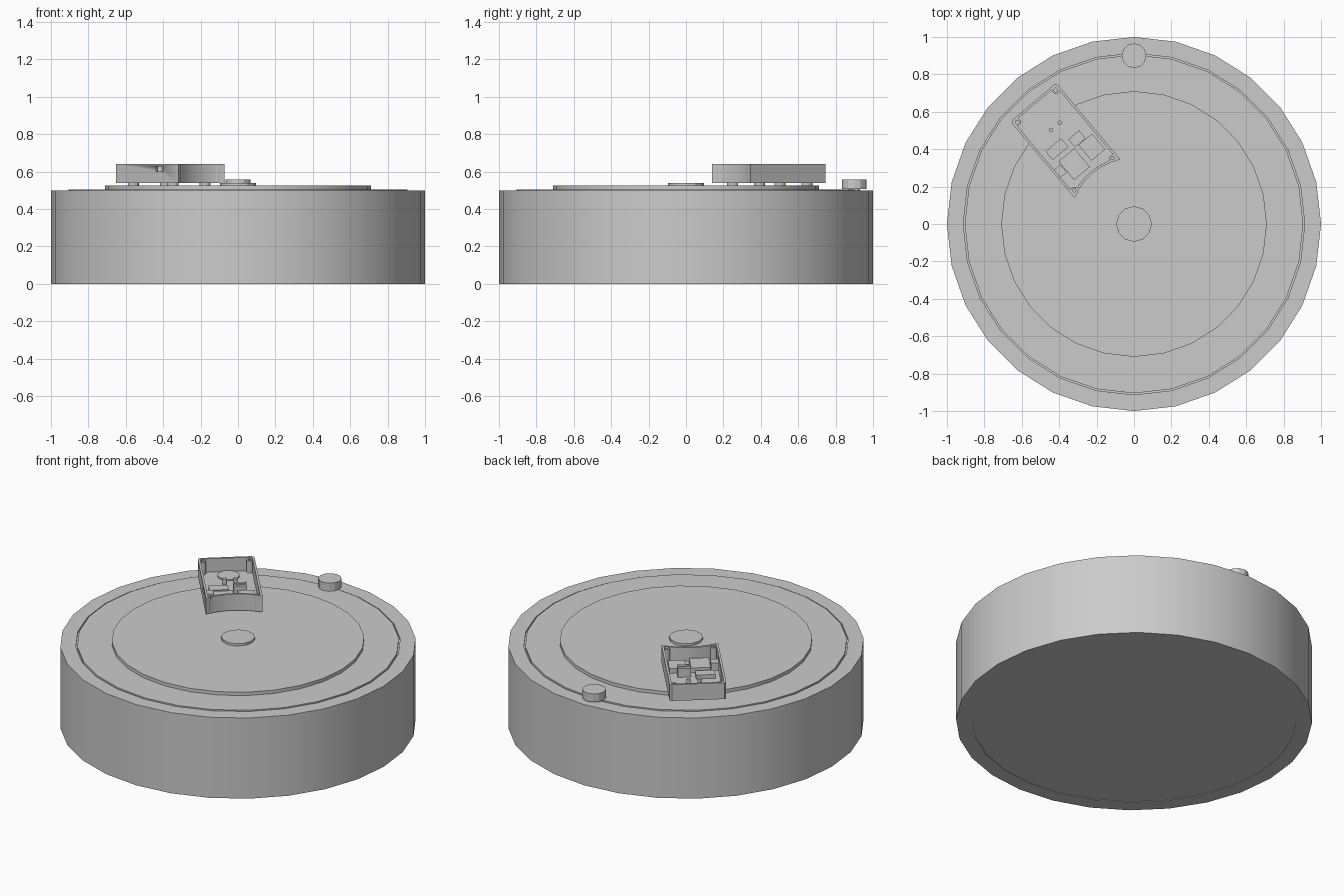
import bpy, bmesh, math
from mathutils import Matrix, Vector

cube = bpy.data.objects.get("Cube")
if cube:
    bpy.data.objects.remove(cube, do_unlink=True)

grey = bpy.data.materials.new("plain grey")
grey.use_nodes = True
grey.diffuse_color = (0.6, 0.6, 0.6, 1)
grey.node_tree.nodes["Principled BSDF"].inputs["Base Color"].default_value = (0.6, 0.6, 0.6, 1)

# Tray frame: local +x points towards the hub
TRAY = Matrix.Translation((-0.368, 0.448, 0)) @ Matrix.Rotation(math.radians(-50), 4, "Z")


def finish(name, bm, matrix=Matrix()):
    bmesh.ops.remove_doubles(bm, verts=bm.verts, dist=0.0001)
    bmesh.ops.recalc_face_normals(bm, faces=bm.faces)
    mesh = bpy.data.meshes.new(name)
    bm.to_mesh(mesh)
    bm.free()
    mesh.materials.append(grey)
    obj = bpy.data.objects.new(name, mesh)
    bpy.context.collection.objects.link(obj)
    obj.matrix_world = matrix
    bpy.ops.object.select_all(action="DESELECT")
    obj.select_set(True)
    bpy.context.view_layer.objects.active = obj
    bpy.ops.object.shade_smooth_by_angle(angle=math.radians(28))
    return obj


def lathe(name, profile, sides, x=0, y=0, frame=Matrix()):
    """Spin a radius/height profile around a vertical axis."""
    bm = bmesh.new()
    verts = [bm.verts.new((r, 0, z)) for r, z in profile]
    edges = [bm.edges.new(pair) for pair in zip(verts, verts[1:])]
    bmesh.ops.spin(bm, geom=verts + edges, cent=(0, 0, 0), axis=(0, 0, 1),
                   angle=math.tau, steps=sides)
    return finish(name, bm, frame @ Matrix.Translation((x, y, 0)))


def disc(name, radius, low, high, sides, x=0, y=0, frame=Matrix()):
    return lathe(name, [(0, low), (radius, low), (radius, high), (0, high)], sides, x, y, frame)


def box(name, x, y, sx, sy, low, high):
    bm = bmesh.new()
    bmesh.ops.create_cube(bm, size=1)
    bmesh.ops.scale(bm, vec=Vector((sx, sy, high - low)), verts=bm.verts)
    return finish(name, bm, TRAY @ Matrix.Translation((x, y, (low + high) / 2)))


# Drum with a fine groove around its top and a shallow recess below
lathe("drum", [(0, 0.003), (0.91, 0.003), (0.91, 0), (1, 0), (1, 0.5), (0.913, 0.5),
               (0.913, 0.49), (0.905, 0.49), (0.905, 0.504), (0, 0.504)], 28)
disc("raised_plate", 0.71, 0.5, 0.525, 28)
disc("hub_cap", 0.095, 0.52, 0.539, 12)
disc("rim_knob", 0.066, 0.507, 0.558, 12, 0, 0.9)
disc("knob_stem", 0.03, 0.495, 0.51, 12, 0, 0.9)


# Open tray whose inner end curves around the hub
def outline(inset):
    half, back, radius = 0.16 - inset, -0.265 + inset, 0.35 + inset
    bevel = 0.012
    points = [(back + bevel, half), (back, half - bevel), (back, bevel - half), (back + bevel, -half)]
    for i in range(11):
        w = half * (i / 5 - 1)
        points.append((0.58 - math.sqrt(radius ** 2 - w ** 2), w))
    return points


bm = bmesh.new()
rings = [[bm.verts.new((x, y, z)) for x, y in outline(inset)]
         for inset, z in ((0, 0.539), (0, 0.64), (0.013, 0.64), (0.013, 0.556))]
count = len(rings[0])
for lower, upper in zip(rings, rings[1:]):
    for i in range(count):
        j = (i + 1) % count
        bm.faces.new((lower[i], lower[j], upper[j], upper[i]))
bm.faces.new(rings[0])
bm.faces.new(rings[-1])
tray = finish("tray", bm, TRAY)

# Socket opening through the side wall
cutter = box("socket_cutter", 0.11, -0.16, 0.055, 0.05, 0.602, 0.628)
cutter.hide_render = True
cut = tray.modifiers.new("socket", "BOOLEAN")
cut.operation = "DIFFERENCE"
cut.solver = "EXACT"
cut.object = cutter
bpy.context.view_layer.objects.active = tray
bpy.ops.object.modifier_apply(modifier="socket")
bpy.data.objects.remove(cutter, do_unlink=True)

# Hollow screw posts in the corners and feet below the tray
post = [(0, 0.55), (0.02, 0.55), (0.02, 0.632), (0.01, 0.632), (0.01, 0.61), (0, 0.61)]
for sx, end in ((-1, "outer"), (1, "inner")):
    for sy, side in ((-1, "right"), (1, "left")):
        lathe(f"{end}_{side}_post", post, 12, sx * 0.238, sy * 0.134, TRAY)
        disc(f"{end}_{side}_foot", 0.03, 0.522, 0.542, 12, sx * 0.165, sy * 0.112, TRAY)

# Parts on the tray floor
disc("round_sensor", 0.062, 0.55, 0.564, 16, -0.19, 0.008, TRAY)
for side, y in (("right", -0.023), ("left", 0.038)):
    disc(f"{side}_pin", 0.012, 0.55, 0.59, 12, -0.09, y, TRAY)
box("small_chip", 0.008, -0.065, 0.06, 0.11, 0.55, 0.58)
box("tall_block", 0.035, 0.053, 0.055, 0.075, 0.55, 0.61)
box("tall_block_rib", 0.035, 0.053, 0.018, 0.06, 0.6, 0.618)
box("left_module", 0.12, 0.085, 0.11, 0.095, 0.55, 0.585)
box("right_module", 0.129, -0.045, 0.13, 0.11, 0.55, 0.585)
box("socket_body", 0.11, -0.126, 0.055, 0.045, 0.55, 0.602)
